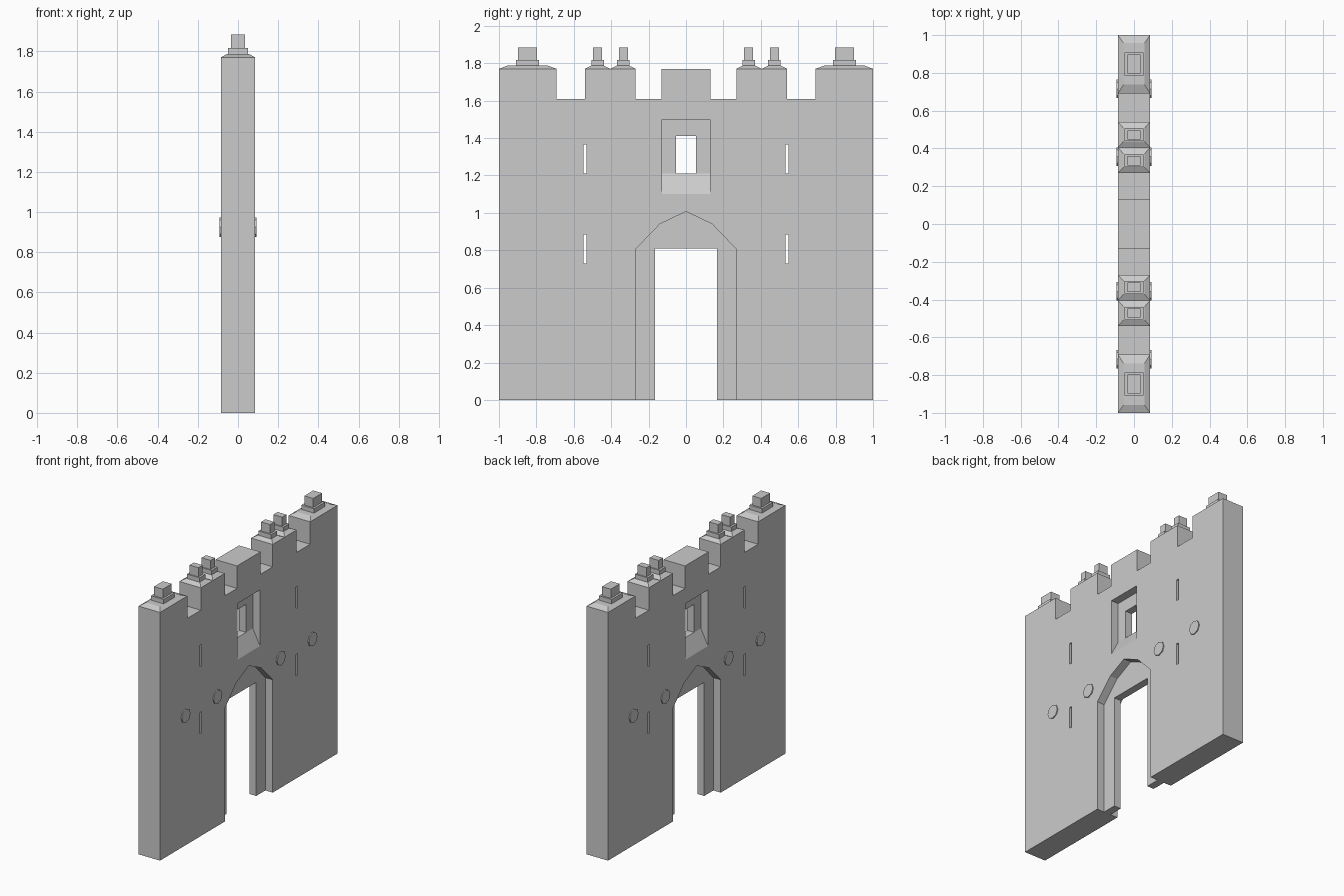
import bpy, bmesh, math
from mathutils import Matrix

if "Cube" in bpy.data.objects:
    bpy.data.objects.remove(bpy.data.objects["Cube"])

HALF = 0.085   # half wall thickness
CORE = 0.027   # half thickness of the thin panel inside the recesses


def to_object(name, bm):
    bmesh.ops.recalc_face_normals(bm, faces=bm.faces[:])
    mesh = bpy.data.meshes.new(name)
    bm.to_mesh(mesh)
    bm.free()
    obj = bpy.data.objects.new(name, mesh)
    bpy.context.collection.objects.link(obj)
    return obj


def prism(name, pts, lo, hi, axis='X'):
    """Extrude a (y,z) profile along X, or an (x,z) profile along Y."""
    bm = bmesh.new()
    place = (lambda p, t: (t, p[0], p[1])) if axis == 'X' else (lambda p, t: (p[0], t, p[1]))
    a = [bm.verts.new(place(p, lo)) for p in pts]
    b = [bm.verts.new(place(p, hi)) for p in pts]
    bm.faces.new(a)
    bm.faces.new(b)
    for i in range(len(pts)):
        j = (i + 1) % len(pts)
        bm.faces.new((a[i], a[j], b[j], b[i]))
    return to_object(name, bm)


def rect(y0, y1, z0, z1):
    return [(y0, z0), (y1, z0), (y1, z1), (y0, z1)]


def frustum(name, bottom, top):
    """Hipped block; each end is (half x, y0, y1, z)."""
    bm = bmesh.new()
    rings = [[bm.verts.new(c) for c in ((-x, y0, z), (x, y0, z), (x, y1, z), (-x, y1, z))]
             for x, y0, y1, z in (bottom, top)]
    for r in rings:
        bm.faces.new(r)
    for i in range(4):
        j = (i + 1) % 4
        bm.faces.new((rings[0][i], rings[0][j], rings[1][j], rings[1][i]))
    return to_object(name, bm)


def cut(target, cutter):
    mod = target.modifiers.new("cut", 'BOOLEAN')
    mod.operation = 'DIFFERENCE'
    mod.solver = 'EXACT'
    mod.object = cutter
    bpy.context.view_layer.objects.active = target
    bpy.ops.object.modifier_apply(modifier=mod.name)
    bpy.data.objects.remove(cutter, do_unlink=True)


# Wall with battlements and a square doorway, mirrored half outline
half = [(0.167, 0.81), (0.167, 0), (1, 0), (1, 1.77), (0.692, 1.77), (0.692, 1.61),
        (0.54, 1.61), (0.54, 1.77), (0.27, 1.77), (0.27, 1.61), (0.132, 1.61), (0.132, 1.77)]
wall = prism("gate_wall", half + [(-y, z) for y, z in reversed(half)], -HALF, HALF)

# Pointed arch and window recesses on both faces
arch = [(-0.27, -0.1), (0.27, -0.1), (0.27, 0.805), (0.14, 0.94), (0, 1.007),
        (-0.14, 0.94), (-0.27, 0.805)]
for s in (-1, 1):
    cut(wall, prism("arch_cutter", arch, s * CORE, s * 0.12))
    sill = [(s * CORE, 1.21), (s * CORE, 1.50), (s * 0.114, 1.50), (s * 0.114, 1.045)]
    cut(wall, prism("window_recess_cutter", sill, -0.128, 0.128, 'Y'))

# Window opening and arrow slits
cut(wall, prism("window_cutter", rect(-0.053, 0.053, 1.21, 1.41), -0.2, 0.2))
for s in (-1, 1):
    for z0, z1 in ((0.73, 0.885), (1.21, 1.365)):
        cut(wall, prism("slit_cutter", rect(s * 0.54 - 0.009, s * 0.54 + 0.009, z0, z1), -0.2, 0.2))

# Merlon caps with stepped pinnacles: (cap y0, y1, flat y0, y1, plinth half, pinnacle half, centre)
caps = [(0.692, 1.0, 0.738, 0.957, 0.062, 0.05, 0.847),
        (0.405, 0.54, 0.438, 0.507, 0.033, 0.024, 0.472),
        (0.27, 0.405, 0.302, 0.371, 0.033, 0.024, 0.335)]
for s in (-1, 1):
    for y0, y1, f0, f1, p, q, c in caps:
        c *= s
        frustum("merlon_cap", (HALF, s * y0, s * y1, 1.77), (0.055, s * f0, s * f1, 1.787))
        frustum("pinnacle_plinth", (0.05, c - p, c + p, 1.78), (0.05, c - p, c + p, 1.818))
        frustum("pinnacle", (0.035, c - q, c + q, 1.81), (0.035, c - q, c + q, 1.883))

# Round eight-sided studs on both faces
for y in (-0.715, -0.357, 0.357, 0.715):
    for s in (-1, 1):
        bm = bmesh.new()
        bmesh.ops.create_cone(bm, cap_ends=True, segments=8, radius1=0.049, radius2=0.049, depth=0.03,
                              matrix=Matrix.Translation((s * 0.077, y, 0.925))
                              @ Matrix.Rotation(math.pi / 2, 4, 'Y'))
        to_object("wall_stud", bm)
